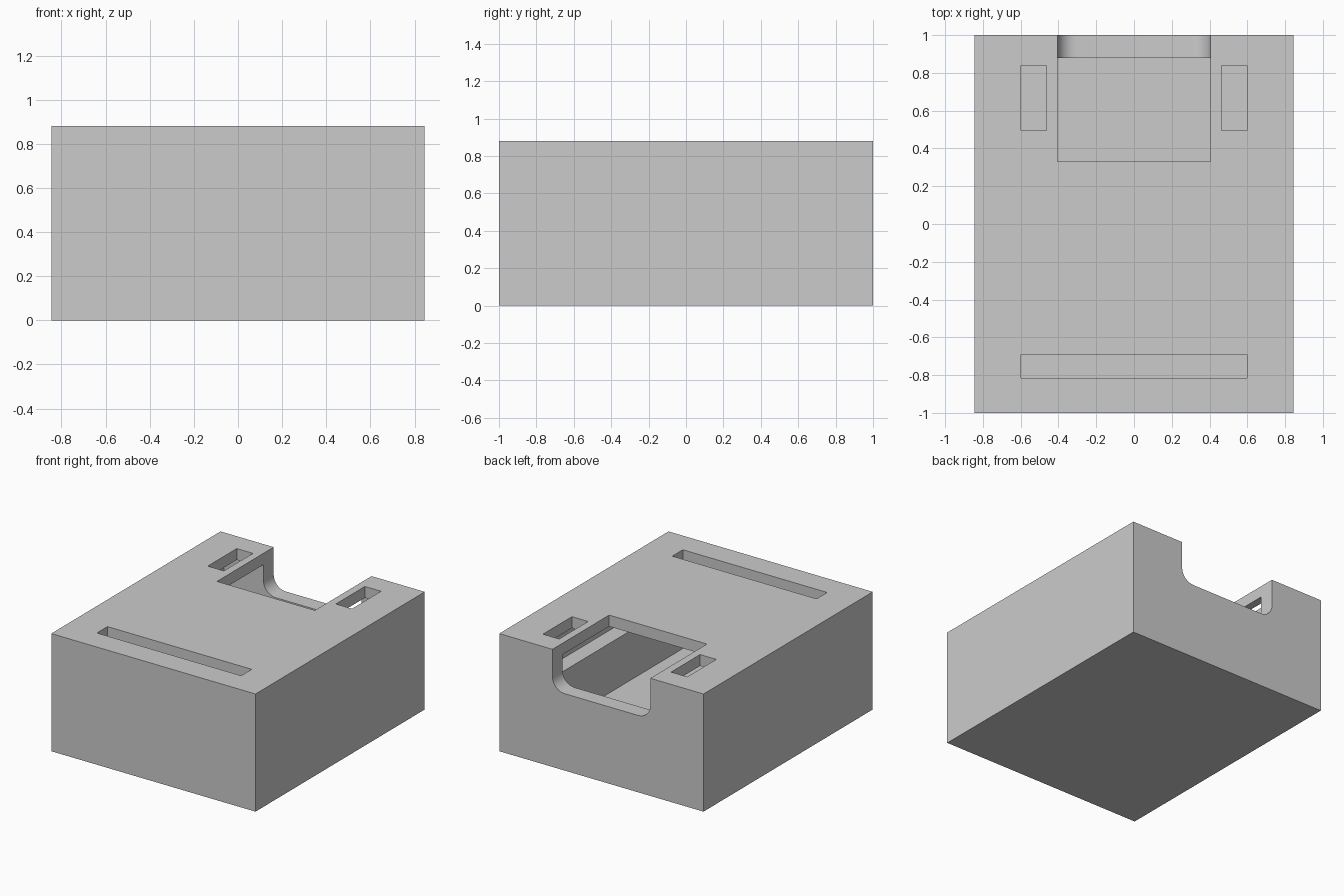
import bpy, bmesh, math

if "Cube" in bpy.data.objects:
    bpy.data.objects.remove(bpy.data.objects["Cube"])

TOP = 0.88          # overall height
LID_UNDER = 0.795   # underside of the top plate


def mesh_object(name, bm):
    bmesh.ops.recalc_face_normals(bm, faces=bm.faces[:])
    mesh = bpy.data.meshes.new(name)
    bm.to_mesh(mesh)
    bm.free()
    obj = bpy.data.objects.new(name, mesh)
    bpy.context.collection.objects.link(obj)
    return obj


def box(name, x, y, z):
    """Box from (min, max) ranges on each axis."""
    bm = bmesh.new()
    bmesh.ops.create_cube(bm, size=1)
    for v in bm.verts:
        v.co = [r[0] if c < 0 else r[1] for c, r in zip(v.co, (x, y, z))]
    return mesh_object(name, bm)


def notch(name, half, y, z, radius, steps=8):
    """Prism along y with rounded lower corners."""
    profile = [(half, z[1])]
    for i in range(steps + 1):
        a = math.radians(90 * i / steps)
        profile.append((half - radius + radius * math.cos(a),
                        z[0] + radius - radius * math.sin(a)))
    profile += [(-px, pz) for px, pz in reversed(profile)]
    bm = bmesh.new()
    face = bm.faces.new([bm.verts.new((px, y[0], pz)) for px, pz in profile])
    new = bmesh.ops.extrude_face_region(bm, geom=[face])["geom"]
    bmesh.ops.translate(bm, vec=(0, y[1] - y[0], 0),
                        verts=[g for g in new if isinstance(g, bmesh.types.BMVert)])
    return mesh_object(name, bm)


# Outer block
housing = box("housing", (-0.845, 0.845), (-1, 1), (0, TOP))

cutters = [
    # Stepped cavity: wide upper part, narrower lower part with side ledges
    box("upper_cavity", (-0.73, 0.73), (-0.88, 0.88), (0.5, LID_UNDER)),
    box("lower_cavity", (-0.61, 0.61), (-0.879, 0.879), (0.13, 0.65)),
    # Opening through the top plate and the back wall
    notch("back_opening", 0.405, (0.33, 1.2), (0.575, 1.1), 0.1),
    # Slots in the top plate
    box("front_slot", (-0.597, 0.597), (-0.815, -0.69), (0.7, 1.1)),
]
for side, name in ((-1, "left_slot"), (1, "right_slot")):
    xs = sorted((side * 0.463, side * 0.597))
    cutters.append(box(name, xs, (0.495, 0.838), (0.7, 1.1)))

for cutter in cutters:
    mod = housing.modifiers.new(cutter.name, 'BOOLEAN')
    mod.operation = 'DIFFERENCE'
    mod.solver = 'EXACT'
    mod.object = cutter

# Bake the cuts, then drop the cutters
bpy.context.view_layer.update()
result = bpy.data.meshes.new_from_object(
    housing.evaluated_get(bpy.context.evaluated_depsgraph_get()))
housing.modifiers.clear()
housing.data = result
for cutter in cutters:
    bpy.data.objects.remove(cutter)

# Smooth only the rounded corners
bpy.context.view_layer.objects.active = housing
housing.select_set(True)
bpy.ops.object.shade_smooth_by_angle(angle=math.radians(30))
